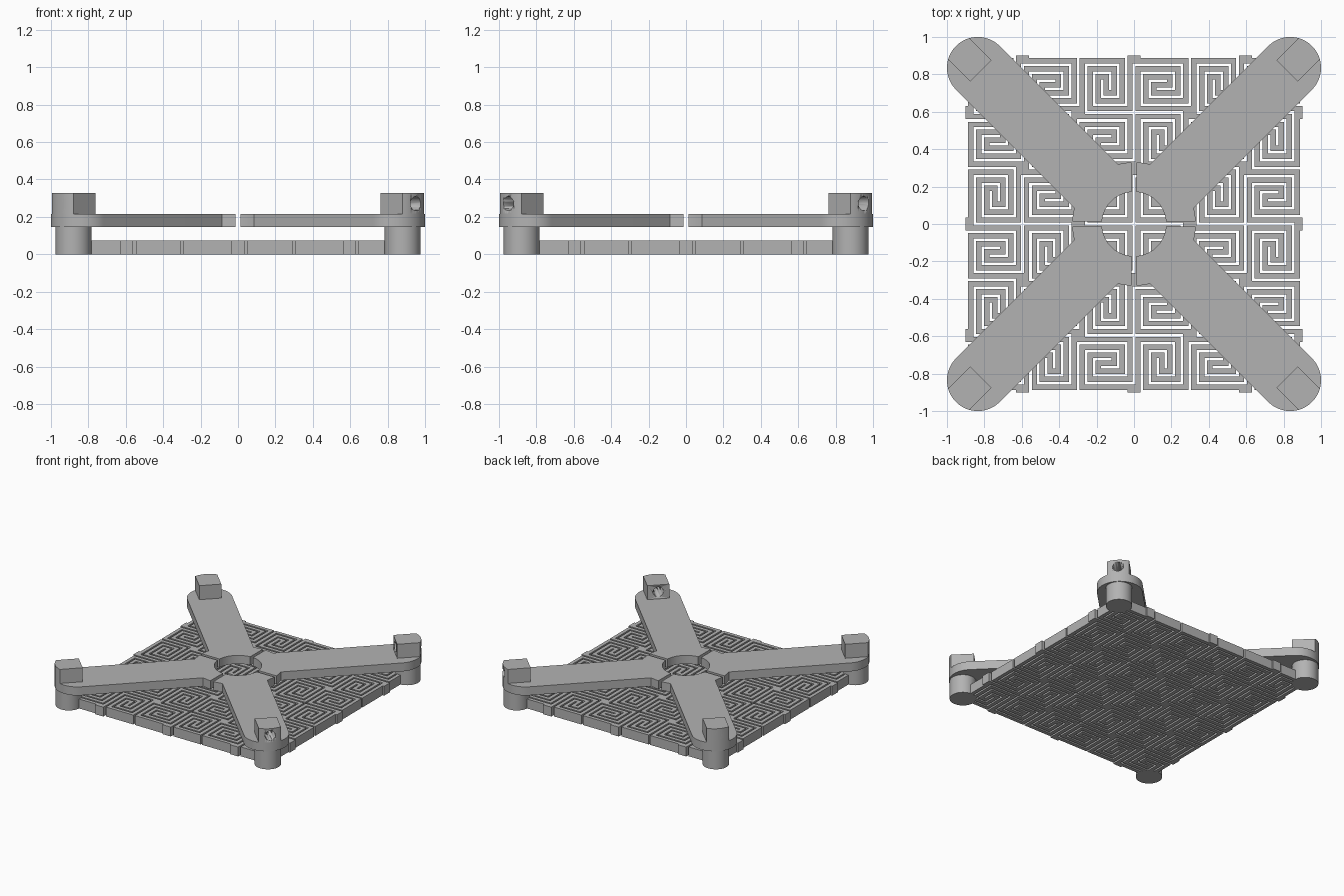
import bpy, bmesh, math
from mathutils import Matrix, Vector

if "Cube" in bpy.data.objects:
    bpy.data.objects.remove(bpy.data.objects["Cube"])

grey = bpy.data.materials.new("plain_grey")
grey.diffuse_color = (0.45, 0.45, 0.45, 1)
grey.use_nodes = True
grey.node_tree.nodes["Principled BSDF"].inputs["Base Color"].default_value = grey.diffuse_color


def finish(bm, name, smooth=True):
    bmesh.ops.recalc_face_normals(bm, faces=bm.faces)
    me = bpy.data.meshes.new(name)
    bm.to_mesh(me)
    bm.free()
    ob = bpy.data.objects.new(name, me)
    me.materials.append(grey)
    bpy.context.collection.objects.link(ob)
    if smooth:
        bpy.context.view_layer.objects.active = ob
        ob.select_set(True)
        bpy.ops.object.shade_smooth_by_angle(angle=math.radians(30))
        ob.select_set(False)
    return ob


def extrude_up(bm, height):
    ret = bmesh.ops.extrude_face_region(bm, geom=bm.faces[:])
    verts = [g for g in ret["geom"] if isinstance(g, bmesh.types.BMVert)]
    bmesh.ops.translate(bm, verts=verts, vec=(0, 0, height))


def prism(name, outline, z0, z1, turn):
    """Extrude an outline given along the arm (+x) and turn it about z."""
    bm = bmesh.new()
    bm.faces.new([bm.verts.new((x, y, z0)) for x, y in outline])
    extrude_up(bm, z1 - z0)
    bm.transform(Matrix.Rotation(turn, 4, 'Z'))
    return finish(bm, name)


def arc(cx, r, a0, a1, n):
    return [(cx + r * math.cos(a0 + (a1 - a0) * i / n),
             r * math.sin(a0 + (a1 - a0) * i / n)) for i in range(n + 1)]


# Spiral lattice plate: 6 x 6 tiles, each a double square spiral, hung on corner nodes
TILES, H, SLIT, THICK = 6, 0.894, 0.0137, 0.075
PITCH = 2 * H / (TILES * 7)
ARM = [(-3, 3), (3, 3), (3, -2), (-2, -2), (-2, 1), (1, 1), (1, 0), (0, 0)]


def line(m):
    return -H + (m // 2) * PITCH + (SLIT / 2 if m % 2 else -SLIT / 2)


cells = set()


def fill(x0, x1, y0, y1):
    for x in range(min(x0, x1), max(x0, x1) + 1):
        for y in range(min(y0, y1), max(y0, y1) + 1):
            if 0 <= x <= 14 * TILES and 0 <= y <= 14 * TILES:
                cells.add((x, y))


for i in range(TILES):
    for j in range(TILES):
        for sign in (1, -1):
            path = [(sign * x, sign * y) for x, y in ARM]
            if (i + j) % 2:
                path = [(y, -x) for x, y in path]
            path = [(14 * i + 2 * x + 7, 14 * j + 2 * y + 7) for x, y in path]
            for (xa, ya), (xb, yb) in zip(path, path[1:]):
                fill(xa, xb, ya, yb)
for i in range(TILES + 1):
    for j in range(TILES + 1):
        if (i + j) % 2:
            fill(14 * i - 1, 14 * i + 1, 14 * j - 1, 14 * j + 1)

bm = bmesh.new()
corner = {}


def vert(x, y):
    if (x, y) not in corner:
        corner[x, y] = bm.verts.new((line(x), line(y), 0))
    return corner[x, y]


for x, y in sorted(cells):
    bm.faces.new([vert(x, y), vert(x + 1, y), vert(x + 1, y + 1), vert(x, y + 1)])
extrude_up(bm, THICK)
finish(bm, "spiral_lattice_plate", smooth=False)

# Arm outline: half-width W, ring segment around the centre, round outer end
W, R_IN, R_OUT, GAP = 0.165, 0.172, 0.33, 0.0125
END = 0.835 * math.sqrt(2)
q = math.pi / 4
a_in, a_out = q - math.asin(GAP / R_IN), q - math.asin(GAP / R_OUT)
a_arm = math.asin(W / R_OUT)
arm_outline = (arc(0, R_IN, a_in, -a_in, 20) + arc(0, R_OUT, -a_out, -a_arm, 5)
               + arc(END, W, -math.pi / 2, math.pi / 2, 32) + arc(0, R_OUT, a_arm, a_out, 5))
# Lug outline: flat sides and inner face, outer face follows the arm end
LUG = 0.081
a_lug = math.asin(LUG / W)
lug_outline = [(1.157, LUG), (1.157, -LUG)] + arc(END, W, -a_lug, a_lug, 12)
post_outline = arc(0.88 * math.sqrt(2), 0.096, 0, 2 * math.pi, 40)[:-1]

for k, corner_name in enumerate(("back_right", "back_left", "front_left", "front_right")):
    turn = q + k * math.pi / 2
    prism("arm_" + corner_name, arm_outline, 0.147, 0.215, turn)
    prism("post_" + corner_name, post_outline, 0, 0.147, turn)
    lug = prism("lug_" + corner_name, lug_outline, 0.215, 0.327, turn)
    # Round hole through the lug, along the arm
    bm = bmesh.new()
    bmesh.ops.create_cone(bm, cap_ends=True, segments=32, radius1=0.038, radius2=0.038, depth=0.5)
    bm.transform(Matrix.Rotation(turn, 4, 'Z') @ Matrix.Translation(Vector((1.25, 0, 0.271)))
                 @ Matrix.Rotation(math.pi / 2, 4, 'Y'))
    cutter = finish(bm, "hole_cutter_" + corner_name)
    cutter.hide_render = True
    cutter.hide_set(True)
    mod = lug.modifiers.new("hole", 'BOOLEAN')
    mod.operation, mod.solver, mod.object = 'DIFFERENCE', 'EXACT', cutter
